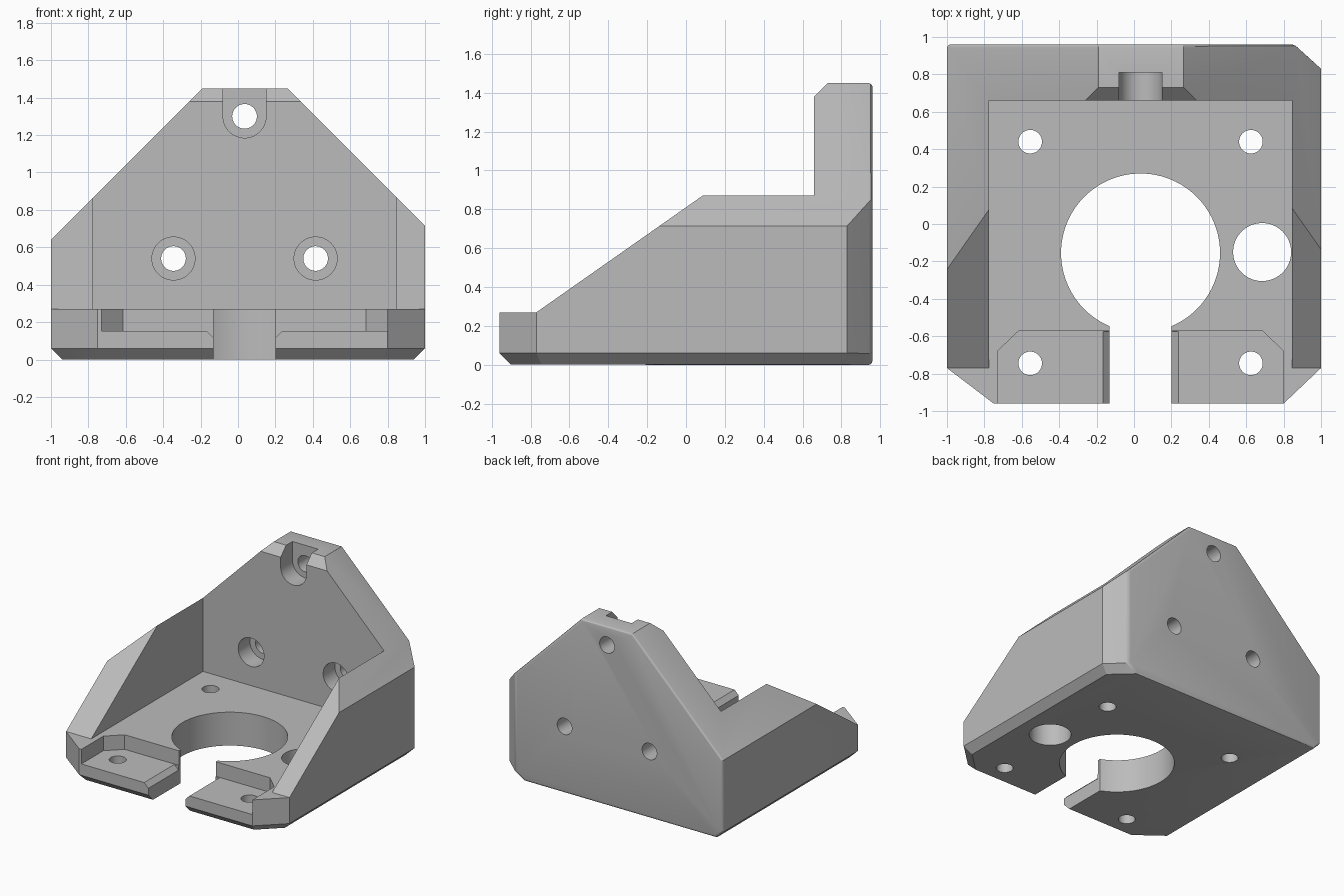
import bpy, bmesh, math

old = bpy.data.objects.get("Cube")
if old:
    bpy.data.objects.remove(old, do_unlink=True)

CX = 0.035                      # shared centre line of bore, slot and bolts
FLOOR, WALL = 0.27, 0.66        # base plate top, upright wall front
IN_L, IN_R = -0.775, 0.845      # inner faces of the side walls

grey = bpy.data.materials.new("grey plastic")
grey.use_nodes = True
colour = (0.5, 0.5, 0.5, 1)
grey.diffuse_color = colour
grey.node_tree.nodes["Principled BSDF"].inputs["Base Color"].default_value = colour


def prism(name, pts, axis, lo, hi):
    """Extrude a 2D profile along the given axis."""
    place = {"x": lambda p, d: (d, p[0], p[1]),
             "y": lambda p, d: (p[0], d, p[1]),
             "z": lambda p, d: (p[0], p[1], d)}[axis]
    bm = bmesh.new()
    a = [bm.verts.new(place(p, lo)) for p in pts]
    b = [bm.verts.new(place(p, hi)) for p in pts]
    bm.faces.new(a)
    bm.faces.new(b)
    for i in range(len(pts)):
        j = (i + 1) % len(pts)
        bm.faces.new((a[i], a[j], b[j], b[i]))
    bmesh.ops.recalc_face_normals(bm, faces=bm.faces)
    mesh = bpy.data.meshes.new(name)
    bm.to_mesh(mesh)
    bm.free()
    mesh.materials.append(grey)
    ob = bpy.data.objects.new(name, mesh)
    bpy.context.collection.objects.link(ob)
    return ob


def circle(x, y, r, n=64):
    return [(x + r * math.cos(2 * math.pi * i / n),
             y + r * math.sin(2 * math.pi * i / n)) for i in range(n)]


def rect(x0, y0, x1, y1):
    return [(x0, y0), (x1, y0), (x1, y1), (x0, y1)]


def combine(target, tool, operation="DIFFERENCE"):
    """Apply a boolean and remove the helper."""
    tool.hide_render = True
    mod = target.modifiers.new("cut", "BOOLEAN")
    mod.operation, mod.solver, mod.object = operation, "EXACT", tool
    bpy.context.view_layer.objects.active = target
    bpy.ops.object.modifier_apply(modifier=mod.name)
    bpy.data.objects.remove(tool, do_unlink=True)


def bevel_edges(ob, rule, offset, segments):
    bm = bmesh.new()
    bm.from_mesh(ob.data)
    bmesh.ops.dissolve_limit(bm, angle_limit=0.01, verts=bm.verts, edges=bm.edges)
    edges = [e for e in bm.edges if rule(e)]
    bmesh.ops.bevel(bm, geom=edges, offset=offset, segments=segments,
                    profile=0.5, affect="EDGES", clamp_overlap=True)
    bm.to_mesh(ob.data)
    bm.free()


# Body: plan outline, chamfered round the bottom except at the back
BACK = 0.96
body = prism("mount_bracket",
             [(-1, BACK), (0.86, BACK), (1, 0.83), (1, -0.77),
              (0.80, -BACK), (-0.75, -BACK), (-1, -0.77)], "z", 0, 1.45)
bevel_edges(body, lambda e: all(v.co.z < 0.001 for v in e.verts)
            and not all(v.co.y > BACK - 0.001 for v in e.verts), 0.06, 1)

# Sloping shoulders
combine(body, prism("shoulders",
                    [(-1.2, -0.2), (1.2, -0.2), (1.2, 0.515), (0.165, 1.55),
                     (-0.09, 1.55), (-1.2, 0.44)], "y", -1.2, 1.2), "INTERSECT")

# Rounded edges around the back face
bevel_edges(body, lambda e: all(v.co.y > BACK - 0.001 for v in e.verts), 0.02, 3)

# Raked front of the side walls
combine(body, prism("side_rake",
                    [(-1.2, FLOOR), (-0.77, FLOOR), (0.3, 1.021),
                     (0.3, 1.6), (-1.2, 1.6)], "x", -1.2, 1.2))

# Open pocket between side walls
combine(body, prism("pocket", rect(IN_L, -1.2, IN_R, WALL), "z", FLOOR, 1.7))

# Chamfer on the top front edge of the wall
combine(body, prism("top_chamfer",
                    [(0.56, 1.28), (0.83, 1.55), (0.56, 1.55)], "x", -1.2, 1.2))

# Centre bore and front slot
combine(body, prism("bore", circle(CX, -0.155, 0.425, 96), "z", -0.1, 0.5))
combine(body, prism("slot", rect(-0.13, -1.2, 0.2, -0.3), "z", -0.1, 0.5))

# Front recess with chamfered slot edges
combine(body, prism("recess",
                    [(-0.73, -1.2), (0.80, -1.2), (0.80, -0.68), (0.685, -0.57),
                     (-0.615, -0.57), (-0.73, -0.68)], "z", 0.152, 0.5))
combine(body, prism("slot_chamfer",
                    [(-0.185, 0.17), (-0.13, 0.115), (0.2, 0.115), (0.255, 0.17)],
                    "y", -1.2, -0.575))

# Base plate holes
for x in (CX - 0.59, CX + 0.59):
    for y in (-0.745, 0.44):
        combine(body, prism("base_hole", circle(x, y, 0.063, 40), "z", -0.1, 0.5))
combine(body, prism("cable_hole", circle(0.685, -0.15, 0.155), "z", -0.1, 0.5))

# Wall screw holes with counterbores
for x, z in ((CX - 0.38, 0.54), (CX + 0.38, 0.54), (CX, 1.30)):
    combine(body, prism("counterbore", circle(x, z, 0.115), "y", 0.5, 0.81))
    combine(body, prism("screw_hole", circle(x, z, 0.066, 40), "y", 0.5, 1.2))
# Top counterbore opens upward
combine(body, prism("top_notch", rect(CX - 0.115, 1.30, CX + 0.115, 1.7), "y", 0.5, 0.81))

# Smooth shading with sharp edges kept
for ob in bpy.context.selected_objects:
    ob.select_set(False)
body.select_set(True)
bpy.context.view_layer.objects.active = body
bpy.ops.object.shade_smooth_by_angle(angle=math.radians(30))
